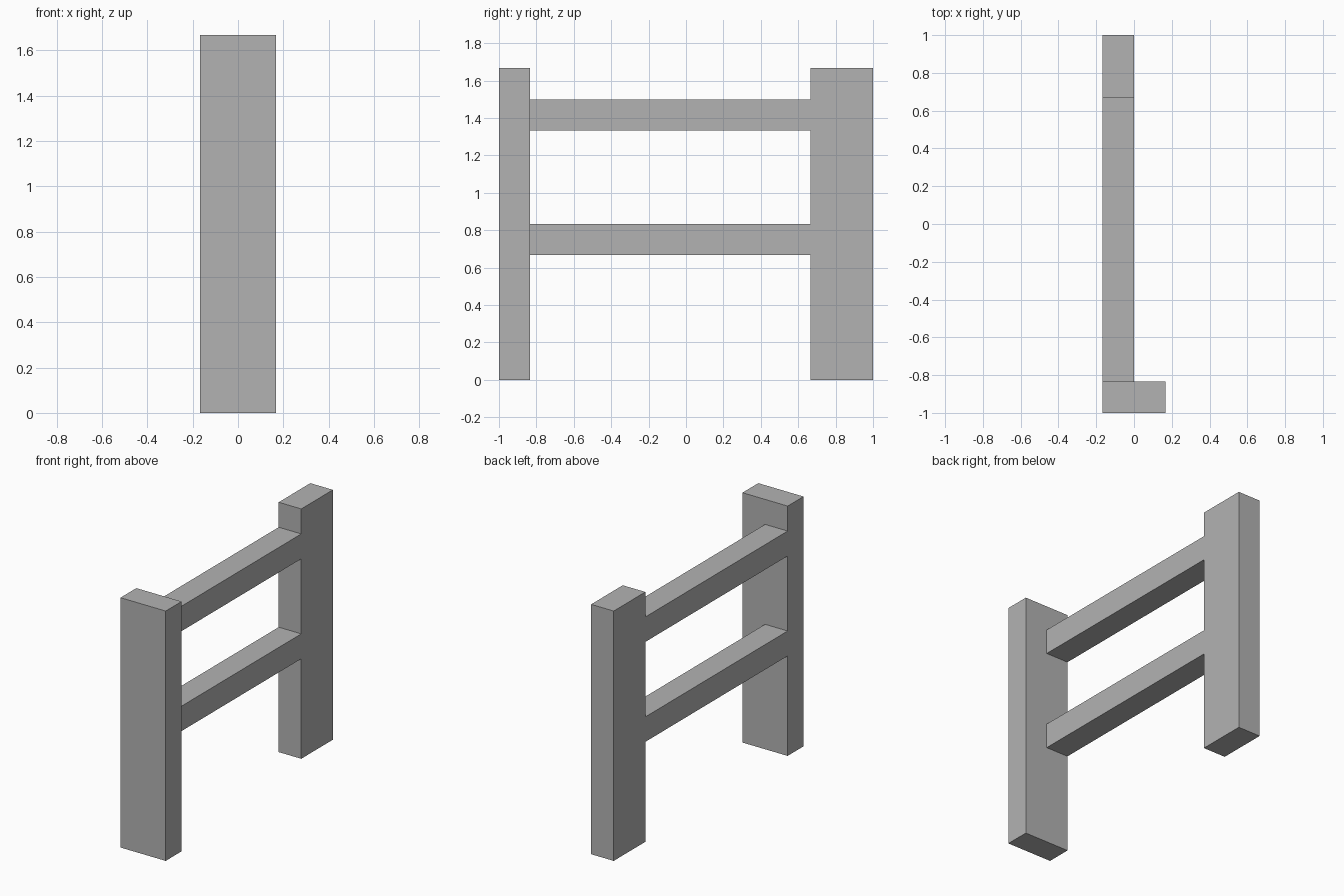
import bpy

cube = bpy.data.objects.get("Cube")
if cube:
    bpy.data.objects.remove(cube, do_unlink=True)

U = 1 / 6  # module: thickness of every board

grey = bpy.data.materials.new("plain grey")
grey.use_nodes = True
colour = (0.45, 0.45, 0.45, 1)
grey.diffuse_color = colour
grey.node_tree.nodes["Principled BSDF"].inputs["Base Color"].default_value = colour


def box(name, low, high):
    """Box between two corners given in modules."""
    centre = [(a + b) / 2 * U for a, b in zip(low, high)]
    bpy.ops.mesh.primitive_cube_add(size=1, location=centre)
    obj = bpy.context.object
    obj.name = name
    obj.scale = [(b - a) * U for a, b in zip(low, high)]
    bpy.ops.object.transform_apply(location=False, rotation=False, scale=True)
    obj.data.materials.append(grey)
    return obj


# Posts: the front one is wide across, the back one is turned side-on
box("front_post", (-1, -6, 0), (1, -5, 10))
box("back_post", (-1, 4, 0), (0, 6, 10))

# Rails joining the posts
for name, z in (("lower_rail", 4), ("upper_rail", 8)):
    box(name, (-1, -5, z), (0, 4, z + 1))
